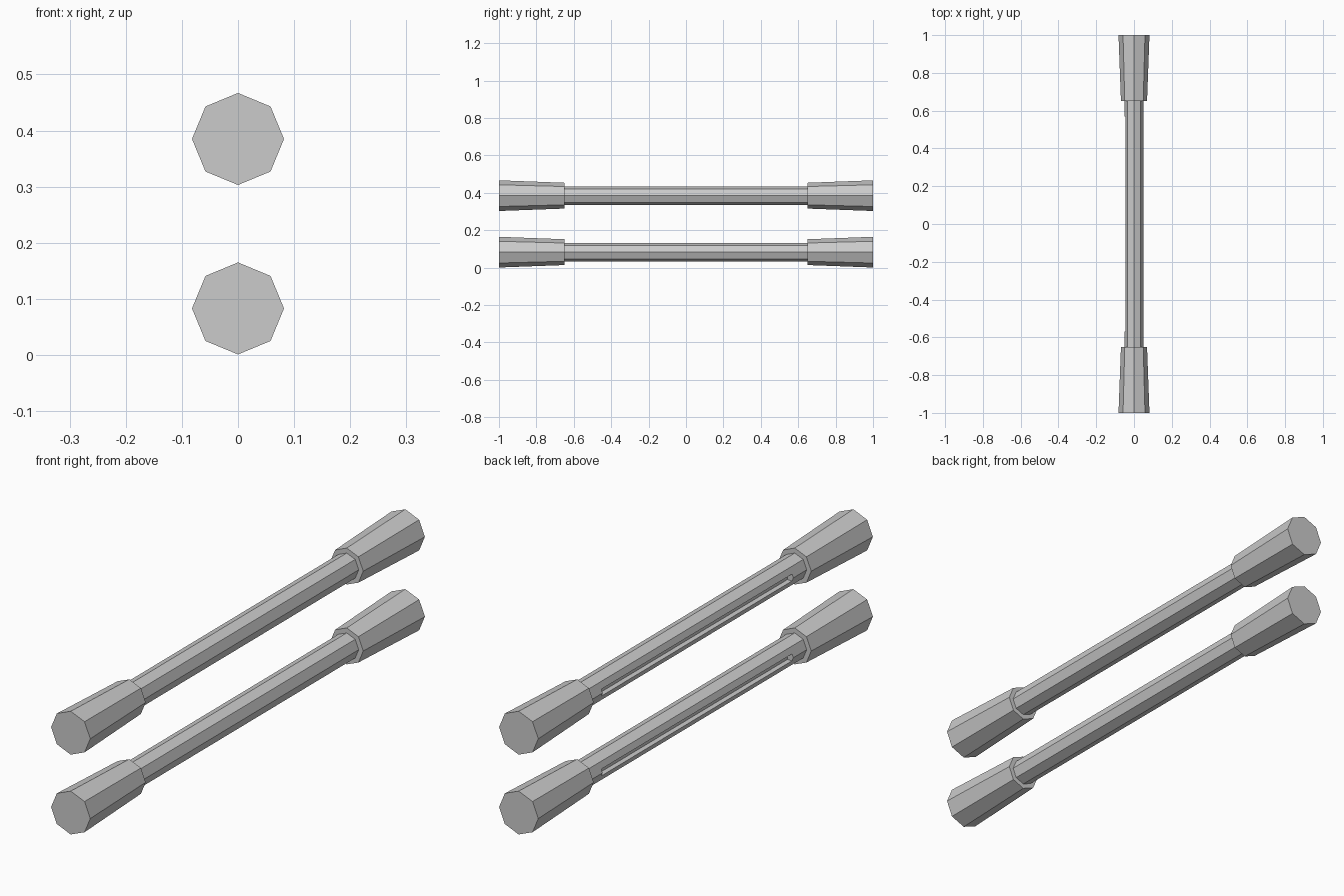
import bpy
import math
from mathutils import Matrix

if "Cube" in bpy.data.objects:
    bpy.data.objects.remove(bpy.data.objects["Cube"], do_unlink=True)

SIDES = 8
CAP_OUTER, CAP_INNER, SHAFT = 0.082, 0.069, 0.05
CAP_START = 0.65

grey = bpy.data.materials.new("plain grey")
grey.use_nodes = True
grey.diffuse_color = (0.6, 0.6, 0.6, 1)
grey.node_tree.nodes["Principled BSDF"].inputs["Base Color"].default_value = (0.6, 0.6, 0.6, 1)


def prism(name, y0, y1, r0, r1, z):
    """Eight-sided cone section along y, with corners at the top and sides."""
    bpy.ops.mesh.primitive_cone_add(vertices=SIDES, radius1=r0, radius2=r1, depth=y1 - y0)
    ob = bpy.context.object
    ob.name = name
    ob.data.transform(Matrix.Rotation(-math.pi / 2, 4, "X"))
    ob.location = (0, (y0 + y1) / 2, z)
    ob.data.materials.append(grey)
    return ob


def cut_slot(ob, z):
    """Long narrow recess along the -x corner of the shaft."""
    bpy.ops.mesh.primitive_cube_add(size=1, location=(-0.05, 0, z))
    cutter = bpy.context.object
    cutter.name = "slot_cutter"
    cutter.scale = (0.05, 1.14, 0.026)
    cutter.hide_render = True
    mod = ob.modifiers.new("slot", "BOOLEAN")
    mod.operation = "DIFFERENCE"
    mod.solver = "EXACT"
    mod.object = cutter
    bpy.context.view_layer.objects.active = ob
    bpy.ops.object.modifier_apply(modifier=mod.name)
    bpy.data.objects.remove(cutter, do_unlink=True)


# Two identical bars, one above the other
for level, z in (("lower", 0.083), ("upper", 0.385)):
    shaft = prism(level + "_shaft", -CAP_START - 0.02, CAP_START + 0.02, SHAFT, SHAFT, z)
    cut_slot(shaft, z)
    # Flared grips at both ends
    prism(level + "_front_grip", -1, -CAP_START, CAP_OUTER, CAP_INNER, z)
    prism(level + "_back_grip", CAP_START, 1, CAP_INNER, CAP_OUTER, z)
